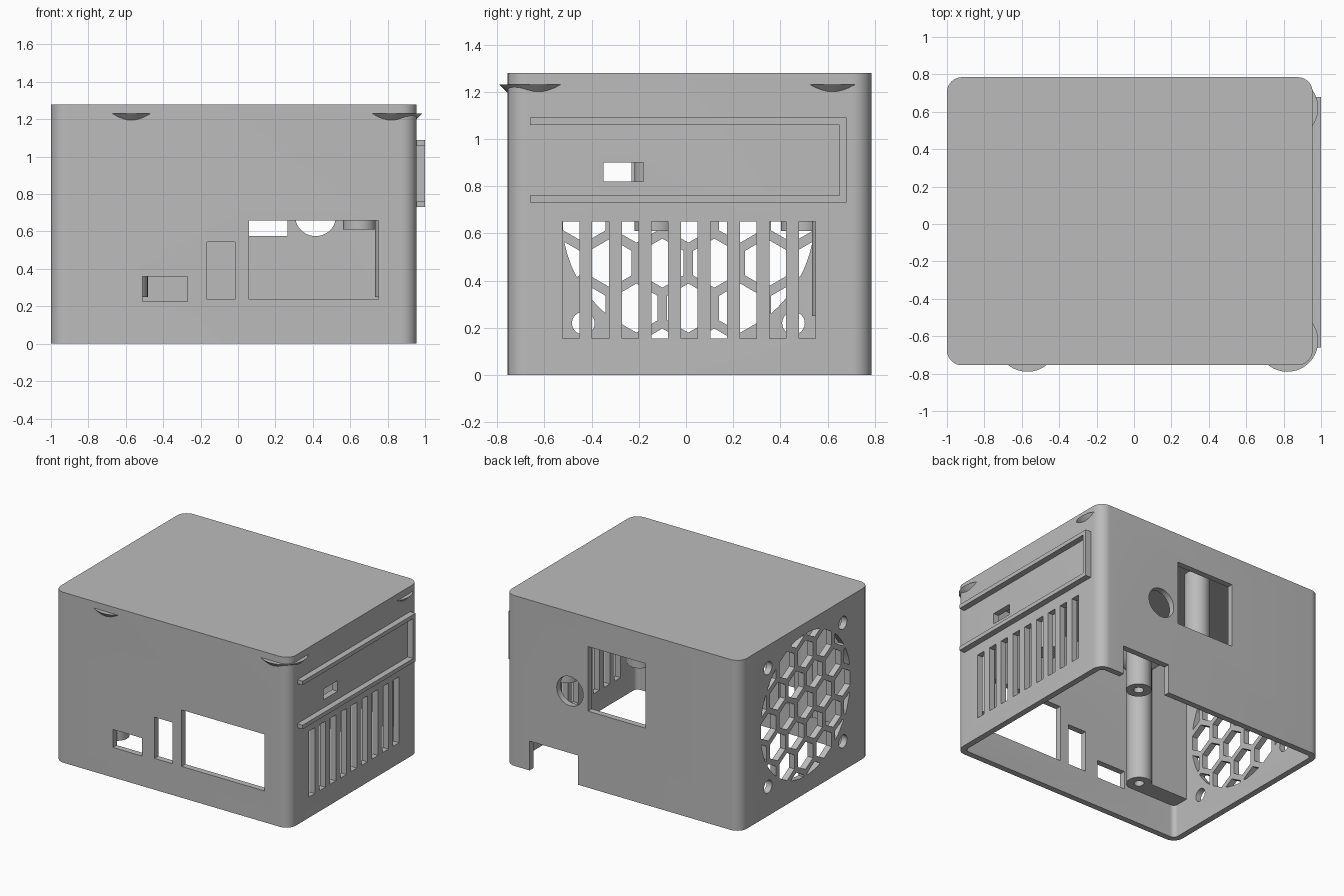
import bpy, bmesh, math
from mathutils import Matrix, Vector

old = bpy.data.objects.get("Cube")
if old:
    bpy.data.objects.remove(old, do_unlink=True)

grey = bpy.data.materials.new("case_grey")
grey.use_nodes = True
grey.diffuse_color = (0.5, 0.5, 0.5, 1)
grey.node_tree.nodes["Principled BSDF"].inputs["Base Color"].default_value = (0.5, 0.5, 0.5, 1)

X0, X1, Y0, Y1, TOP = -1.0, 0.955, -0.755, 0.785, 1.28
WALL = 0.045


def finish(bm, name, smooth=True):
    bmesh.ops.recalc_face_normals(bm, faces=bm.faces[:])
    mesh = bpy.data.meshes.new(name)
    bm.to_mesh(mesh)
    bm.free()
    mesh.materials.append(grey)
    ob = bpy.data.objects.new(name, mesh)
    bpy.context.collection.objects.link(ob)
    if smooth:
        shade(ob)
    return ob


def shade(ob):
    bpy.ops.object.select_all(action='DESELECT')
    ob.select_set(True)
    bpy.context.view_layer.objects.active = ob
    bpy.ops.object.shade_smooth_by_angle(angle=math.radians(30))


def add_box(bm, x0, x1, y0, y1, z0, z1):
    size = Matrix.Diagonal((x1 - x0, y1 - y0, z1 - z0, 1))
    mid = Matrix.Translation(((x0 + x1) / 2, (y0 + y1) / 2, (z0 + z1) / 2))
    return bmesh.ops.create_cube(bm, size=1, matrix=mid @ size)["verts"]


def add_prism(bm, centre, axis, radius, depth, sides, turn=0.0):
    rot = Vector((0, 0, 1)).rotation_difference(Vector(axis)).to_matrix().to_4x4()
    bmesh.ops.create_cone(bm, cap_ends=True, segments=sides, radius1=radius, radius2=radius,
                          depth=depth, matrix=Matrix.Translation(centre) @ rot @ Matrix.Rotation(turn, 4, 'Z'))


def rounded_block(name, x0, x1, y0, y1, z0, z1, radius):
    bm = bmesh.new()
    add_box(bm, x0, x1, y0, y1, z0, z1)
    upright = [e for e in bm.edges if abs(e.verts[0].co.z - e.verts[1].co.z) > 0.1]
    bmesh.ops.bevel(bm, geom=upright, offset=radius, segments=10, profile=0.5, affect='EDGES')
    return finish(bm, name, False)


def boolean(ob, cutter, operation):
    mod = ob.modifiers.new("cut", 'BOOLEAN')
    mod.operation, mod.solver, mod.object = operation, 'EXACT', cutter
    bpy.context.view_layer.update()
    evaluated = ob.evaluated_get(bpy.context.evaluated_depsgraph_get())
    mesh = bpy.data.meshes.new_from_object(evaluated)
    ob.modifiers.clear()
    ob.data = mesh
    bpy.data.objects.remove(cutter, do_unlink=True)


# Hollow case, open underneath
case = rounded_block("case_shell", X0, X1, Y0, Y1, 0, TOP, 0.08)
cavity = rounded_block("cavity", X0 + WALL, X1 - WALL, Y0 + WALL, Y1 - WALL, -0.2, 1.23, 0.035)
boolean(case, cavity, 'DIFFERENCE')

# Port, window, slot and screw openings
bm = bmesh.new()
for x0, x1, z0, z1 in [(-0.51, -0.27, 0.225, 0.36), (-0.165, -0.015, 0.235, 0.545),
                       (0.06, 0.75, 0.235, 0.66)]:
    add_box(bm, x0, x1, Y0 - 0.05, Y0 + 0.08, z0, z1)
for x0, x1, z0, z1 in [(-0.215, 0.265, 0.575, 1.06), (0.35, 0.75, -0.1, 0.22)]:
    add_box(bm, x0, x1, Y1 - 0.08, Y1 + 0.05, z0, z1)
add_prism(bm, (0.415, Y1, 0.685), (0, 1, 0), 0.11, 0.2, 40)
add_box(bm, X1 - 0.08, X1 + 0.1, -0.35, -0.18, 0.82, 0.90)
for i in range(9):
    y = -0.522 + i * 0.125
    add_box(bm, X1 - 0.08, X1 + 0.1, y, y + 0.07, 0.155, 0.65)
FAN_Y, FAN_Z = 0.01, 0.665
for sy in (-1, 1):
    for sz in (-1, 1):
        add_prism(bm, (X0, FAN_Y + sy * 0.445, FAN_Z + sz * 0.445), (1, 0, 0), 0.048, 0.2, 24)
boolean(case, finish(bm, "openings", False), 'DIFFERENCE')

# Honeycomb fan grille
PITCH = 0.22
bm = bmesh.new()
for row in range(-3, 4):
    for col in range(-4, 5):
        dy = (col + 0.5 * (row % 2)) * PITCH
        dz = row * PITCH * math.sqrt(3) / 2
        if math.hypot(dy, dz) < 0.64:
            hexagon = []
            for k in range(6):
                a = math.radians(30 + 60 * k)
                r = 0.09 / math.cos(math.radians(30))
                hexagon.append(bm.verts.new((X0 - 0.1, FAN_Y + dy + r * math.cos(a),
                                             FAN_Z + dz + r * math.sin(a))))
            face = bm.faces.new(hexagon)
            ext = bmesh.ops.extrude_face_region(bm, geom=[face], use_keep_orig=True)["geom"]
            bmesh.ops.translate(bm, vec=(0.2, 0, 0),
                                verts=[v for v in ext if isinstance(v, bmesh.types.BMVert)])
grille = finish(bm, "grille_cells", False)
bm = bmesh.new()
add_prism(bm, (X0, FAN_Y, FAN_Z), (1, 0, 0), 0.535, 0.5, 64)
boolean(grille, finish(bm, "grille_disc", False), 'INTERSECT')
boolean(case, grille, 'DIFFERENCE')
shade(case)


# Turned posts with a screw hole in the lower end
def post(name, x, y, profile):
    bm = bmesh.new()
    verts = [bm.verts.new((r, 0, z)) for r, z in profile]
    edges = [bm.edges.new(pair) for pair in zip(verts, verts[1:])]
    bmesh.ops.spin(bm, geom=verts + edges, cent=(0, 0, 0), axis=(0, 0, 1),
                   angle=math.tau, steps=40, use_merge=True)
    bmesh.ops.remove_doubles(bm, verts=bm.verts[:], dist=1e-4)
    bmesh.ops.translate(bm, verts=bm.verts[:], vec=(x, y, 0))
    return finish(bm, name)


long_profile = [(0, 0.6), (0.035, 0.6), (0.035, 0.25), (0.0875, 0.25),
                (0.0875, 1.153), (0.165, 1.23), (0, 1.23)]
short_profile = [(0, 0.9), (0.035, 0.9), (0.035, 0.61), (0.0875, 0.61), (0.0875, 1.24), (0, 1.24)]
for side, y in (("front", -0.625), ("back", 0.62)):
    post(side + "_left_case_post", 0.82, y, long_profile)
    post(side + "_right_case_post", -0.57, y, long_profile)
for side, y in (("front", -0.13), ("back", 0.49)):
    post(side + "_left_board_post", 0.65, y, short_profile)
    post(side + "_right_board_post", -0.15, y, short_profile)

# Corner blocks beside the fan
for side, y0, y1 in (("front", -0.72, -0.58), ("back", 0.60, 0.75)):
    bm = bmesh.new()
    add_box(bm, -0.965, -0.60, y0, y1, 0.25, 1.24)
    finish(bm, side + "_corner_block", False)

# Card rail on the side wall, open towards the front
for name, y0, y1, z0, z1 in [("rail_lower", -0.66, 0.68, 0.73, 0.76),
                             ("rail_upper", -0.66, 0.68, 1.06, 1.09),
                             ("rail_stop", 0.65, 0.68, 0.76, 1.06)]:
    bm = bmesh.new()
    add_box(bm, X1 - 0.01, 1.0, y0, y1, z0, z1)
    finish(bm, name, False)
